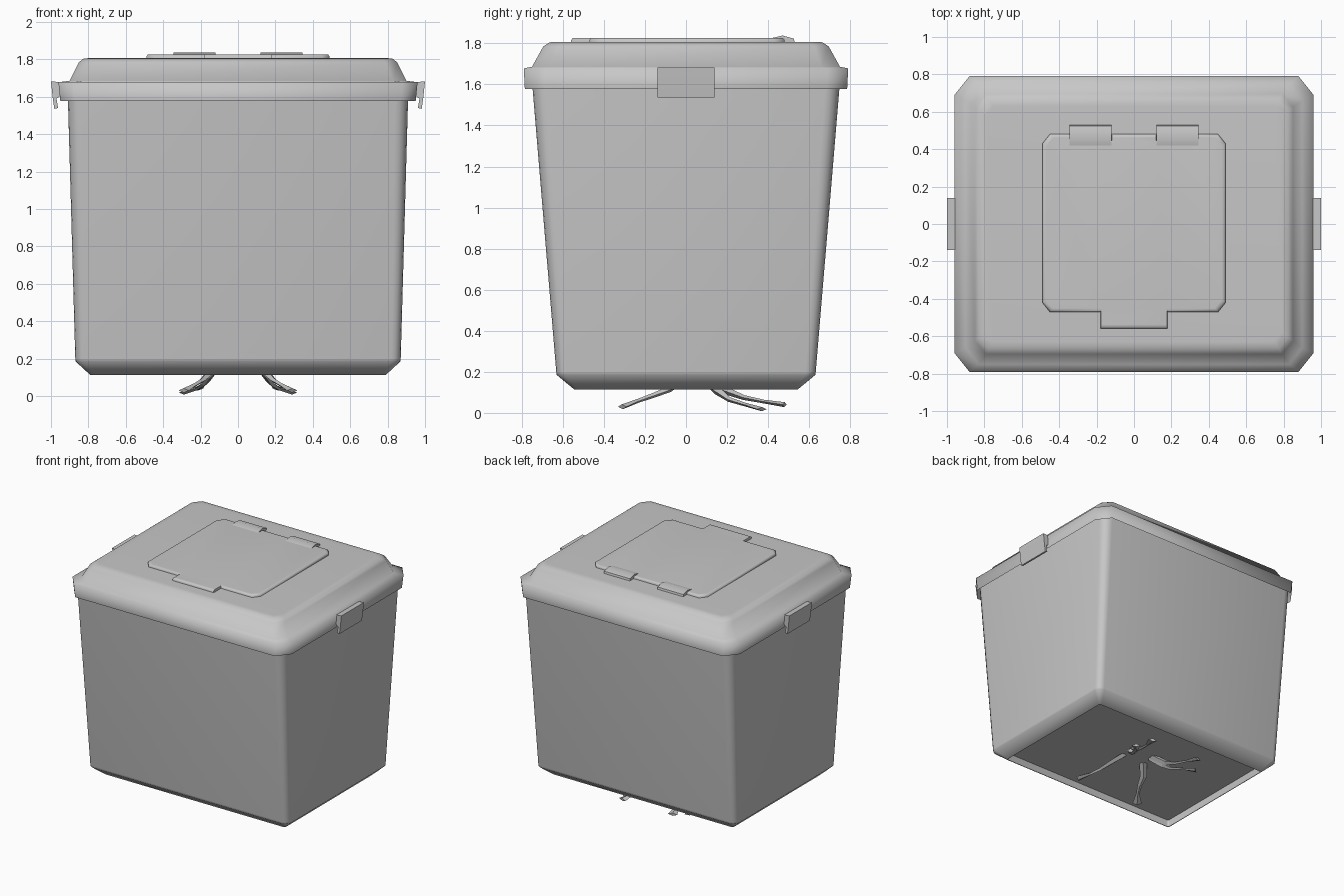
import bpy, bmesh, math
from mathutils import Vector

if "Cube" in bpy.data.objects:
    bpy.data.objects.remove(bpy.data.objects["Cube"])

grey = bpy.data.materials.new("grey plastic")
grey.diffuse_color = (0.57, 0.57, 0.57, 1)
grey.use_nodes = True
grey.node_tree.nodes["Principled BSDF"].inputs["Base Color"].default_value = grey.diffuse_color


def finish(name, bm, angle=None):
    bmesh.ops.recalc_face_normals(bm, faces=bm.faces)
    mesh = bpy.data.meshes.new(name)
    bm.to_mesh(mesh)
    bm.free()
    mesh.materials.append(grey)
    ob = bpy.data.objects.new(name, mesh)
    bpy.context.collection.objects.link(ob)
    if angle:
        bpy.ops.object.select_all(action='DESELECT')
        ob.select_set(True)
        bpy.context.view_layer.objects.active = ob
        bpy.ops.object.shade_smooth_by_angle(angle=math.radians(angle))
    return ob


def rounded_ring(hx, hy, z, rx, ry, seg):
    """Rectangle outline with elliptical corners (seg=1 gives a plain chamfer)."""
    pts = []
    for k, (sx, sy) in enumerate([(1, 1), (-1, 1), (-1, -1), (1, -1)]):
        for i in range(seg + 1):
            a = math.pi / 2 * (k + i / seg)
            pts.append((sx * (hx - rx) + rx * math.cos(a),
                        sy * (hy - ry) + ry * math.sin(a), z))
    return pts


def loft(name, rings, angle=None, start=True, end=True):
    bm = bmesh.new()
    loops = [[bm.verts.new(p) for p in r] for r in rings]
    n = len(loops[0])
    for a, b in zip(loops, loops[1:]):
        for i in range(n):
            bm.faces.new((a[i], a[(i + 1) % n], b[(i + 1) % n], b[i]))
    if start:
        bm.faces.new(loops[0])
    if end:
        bm.faces.new(loops[-1])
    return finish(name, bm, angle)


# Tapered tub: shallow recessed floor, chamfered foot, walls running up inside the lid
loft("tub", [rounded_ring(hx, hy, z, r, r, 4) for hx, hy, z, r in [
    (0.785, 0.538, 0.17, 0.015), (0.785, 0.538, 0.113, 0.015),
    (0.79, 0.543, 0.113, 0.02), (0.868, 0.63, 0.185, 0.05),
    (0.870, 0.632, 0.20, 0.05), (0.908, 0.744, 1.54, 0.07),
    (0.912, 0.755, 1.68, 0.07)]], 60, end=False)

# Lid: open underneath, with upright band, narrow ledge and sloping dome
loft("lid", [rounded_ring(hx, hy, z, rx, ry, 1) for hx, hy, z, rx, ry in [
    (0.95, 0.785, 1.577, 0.08, 0.10), (0.96, 0.79, 1.678, 0.08, 0.10),
    (0.90, 0.75, 1.686, 0.07, 0.09), (0.85, 0.695, 1.785, 0.06, 0.07),
    (0.825, 0.665, 1.805, 0.05, 0.06), (0.79, 0.63, 1.807, 0.04, 0.05)]],
    100, start=False)

# Hatch panel with clipped corners, a front tab and notches beside the hinges
half = [(0.18, -0.56), (0.18, -0.47), (0.45, -0.47), (0.49, -0.42),
        (0.49, 0.43), (0.45, 0.48), (0.345, 0.48), (0.345, 0.45),
        (0.12, 0.45), (0.12, 0.48)]
outline = half + [(-x, y) for x, y in reversed(half)]
loft("hatch", [[(x * s, y * s, z) for x, y in outline]
               for z, s in [(1.80, 1), (1.816, 1), (1.825, 0.985), (1.826, 0.96)]], 60)


def prism_along(name, profile, axis, lo, hi):
    """Extrude a 2D profile along x (profile is y,z) or along y (profile is x,z)."""
    def place(p, t):
        return (t, p[0], p[1]) if axis == 'x' else (p[0], t, p[1])
    return loft(name, [[place(p, t) for p in profile] for t in (lo, hi)], 50)


for side, tag in ((1, "right"), (-1, "left")):
    # Hinge block at the back of the hatch
    prism_along("hinge_" + tag,
                [(0.42, 1.80), (0.42, 1.826), (0.47, 1.838), (0.525, 1.823), (0.53, 1.80)],
                'x', side * 0.12, side * 0.345)
    # Hooked latch on the end of the lid
    prism_along("latch_" + tag, [(side * x, z) for x, z in [
        (0.95, 1.678), (1.0, 1.683), (0.99, 1.59), (0.982, 1.535),
        (0.962, 1.54), (0.97, 1.59), (0.955, 1.60)]], 'y', -0.14, 0.14)


def leg(name, path):
    """Flattened strip through (x, y, z, half width, half height) points."""
    rings = []
    for i, (x, y, z, w, h) in enumerate(path):
        a = Vector(path[max(i - 1, 0)][:3])
        b = Vector(path[min(i + 1, len(path) - 1)][:3])
        d = (b - a).normalized()
        across = d.cross(Vector((0, 0, 1))).normalized()
        up = across.cross(d) * h
        p = Vector((x, y, z))
        rings.append([p + across * w, p + up, p - across * w, p - up])
    return loft(name, rings)


# Small spindly legs with flared feet beneath the floor
paths = {
    "front_leg": [(0.09, 0.00, 0.18, 0.03, 0.02), (0.16, -0.08, 0.115, 0.026, 0.015),
                  (0.19, -0.16, 0.085, 0.018, 0.012), (0.23, -0.23, 0.06, 0.012, 0.01),
                  (0.29, -0.31, 0.03, 0.035, 0.012)],
    "middle_leg": [(0.09, 0.08, 0.18, 0.03, 0.025), (0.16, 0.15, 0.11, 0.028, 0.022),
                   (0.18, 0.21, 0.065, 0.018, 0.012), (0.22, 0.29, 0.04, 0.012, 0.009),
                   (0.29, 0.37, 0.018, 0.035, 0.01)],
    "back_leg": [(0.09, 0.10, 0.18, 0.03, 0.025), (0.15, 0.19, 0.11, 0.026, 0.02),
                 (0.17, 0.28, 0.075, 0.018, 0.012), (0.19, 0.38, 0.055, 0.012, 0.009),
                 (0.22, 0.48, 0.04, 0.035, 0.012)],
}
for name, path in paths.items():
    for side, tag in ((1, "right"), (-1, "left")):
        leg(name + "_" + tag, [(side * x, y, z, w, h) for x, y, z, w, h in path])
